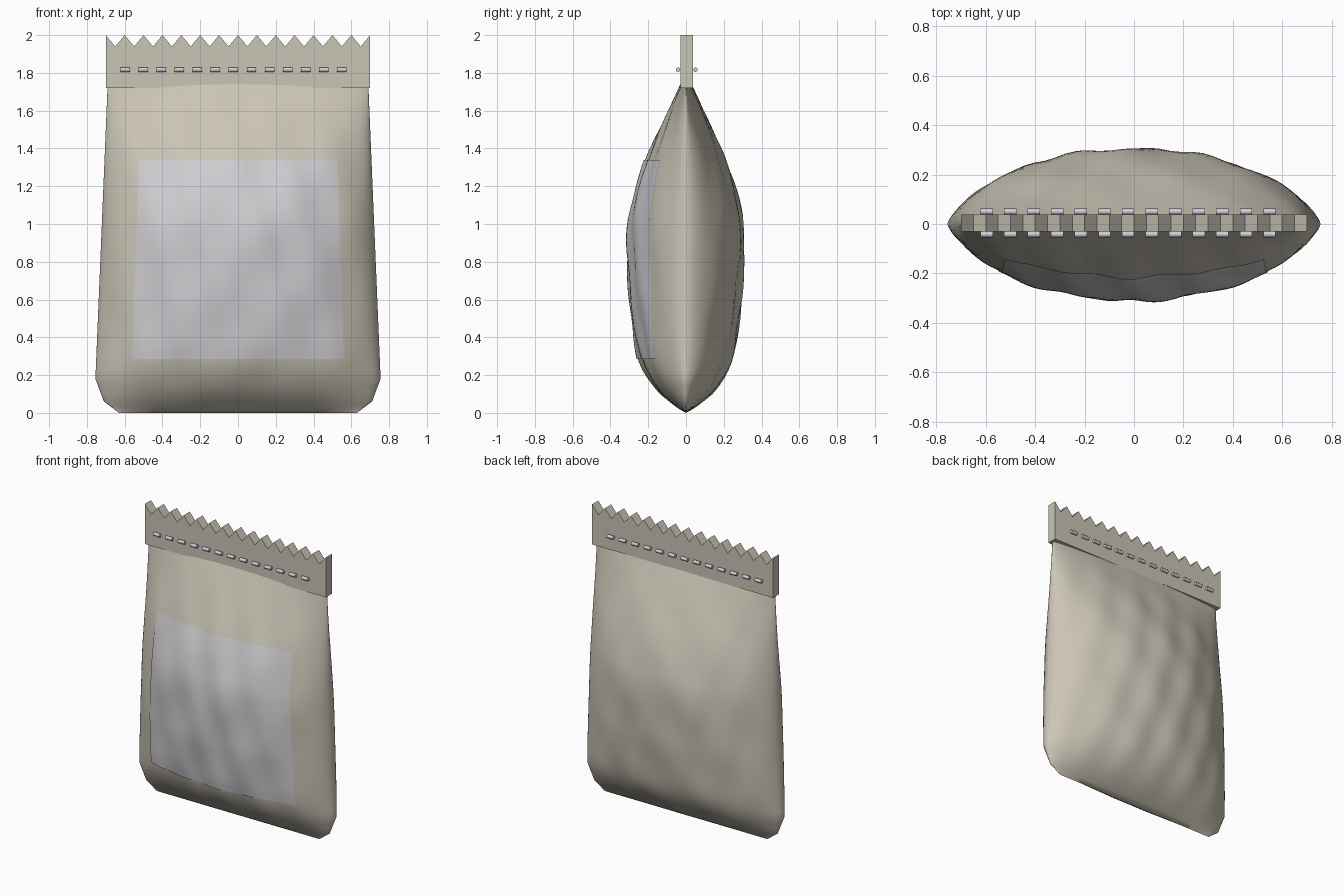
import bpy, bmesh
from math import sin, cos, pi, radians
from mathutils import Vector, Matrix

cube = bpy.data.objects.get("Cube")
if cube:
    bpy.data.objects.remove(cube)


def material(name, rgb, rough=0.6):
    m = bpy.data.materials.new(name)
    m.use_nodes = True
    m.diffuse_color = (*rgb, 1)
    bsdf = m.node_tree.nodes["Principled BSDF"]
    bsdf.inputs["Base Color"].default_value = (*rgb, 1)
    bsdf.inputs["Roughness"].default_value = rough
    return m


foil = material("warm beige foil", (0.60, 0.56, 0.47))
paper = material("pale grey paper", (0.62, 0.62, 0.64))
thread = material("light lilac thread", (0.62, 0.62, 0.70))


def finish(name, bm, mat, smooth=None):
    bmesh.ops.recalc_face_normals(bm, faces=bm.faces[:])
    mesh = bpy.data.meshes.new(name)
    bm.to_mesh(mesh)
    bm.free()
    mesh.materials.append(mat)
    obj = bpy.data.objects.new(name, mesh)
    bpy.context.collection.objects.link(obj)
    if smooth:
        bpy.ops.object.select_all(action='DESELECT')
        obj.select_set(True)
        bpy.context.view_layer.objects.active = obj
        bpy.ops.object.shade_smooth_by_angle(angle=radians(smooth))
    return obj


def lerp_profile(points, z):
    for (z0, a), (z1, b) in zip(points, points[1:]):
        if z <= z1:
            return a + (b - a) * (z - z0) / (z1 - z0)
    return points[-1][1]


# Bag outline: half width and half depth by height
TOP = 1.74
WIDTH = [(0, .63), (.06, .71), (.18, .755), (TOP, .69)]
DEPTH = [(0, 0), (.03, .055), (.1, .145), (.24, .237), (.35, .262), (.6, .295),
         (.9, .307), (1.03, .3), (1.2, .258), (1.34, .21), (1.5, .14), (TOP, .03)]


def half_depth(z):
    h = max(0, min(.05, z, TOP - z))
    return (lerp_profile(DEPTH, z - h) + 2 * lerp_profile(DEPTH, z)
            + lerp_profile(DEPTH, z + h)) / 4


def bag_point(x, z, side, lift=0):
    """Point on the puffed surface, with soft diagonal creases."""
    u = min(1, abs(x) / lerp_profile(WIDTH, z))
    swell = (1 - u * u) ** .58
    crease = .006 * sin(24 * x + 7 * z + side) + .004 * sin(13 * x - 11 * z + 2 * side)
    fade = swell * min(1, z * 4, (TOP - z) * 3)
    return Vector((x, side * (half_depth(z) * swell + crease * fade + lift), z))


def grid_faces(bm, rows):
    for r0, r1 in zip(rows, rows[1:]):
        for i in range(len(r0) - 1):
            bm.faces.new((r0[i], r0[i + 1], r1[i + 1], r1[i]))


# Puffed bag, two mirrored sheets welded along the side edges
bm = bmesh.new()
COLS = 48
heights = [0, .02, .04, .06, .1, .14, .18] + [.18 + (TOP - .18) * k / 36 for k in range(1, 37)]
for side in (-1, 1):
    rows = []
    for z in heights:
        w = lerp_profile(WIDTH, z)
        rows.append([bm.verts.new(bag_point(w * sin(pi * (i / COLS - .5)), z, side))
                     for i in range(COLS + 1)])
    grid_faces(bm, rows)
bmesh.ops.remove_doubles(bm, verts=bm.verts[:], dist=.0005)
finish("bag_body", bm, foil, 80)

# Front label following the bag surface
bm = bmesh.new()
rows = []
for k in range(31):
    z = .285 + 1.055 * k / 30
    w = .56 - .035 * k / 30
    rows.append([bm.verts.new(bag_point(w * (i / 20 - 1), z, -1, .005)) for i in range(41)])
grid_faces(bm, rows)
finish("front_label", bm, paper, 60)

# Top seal strip with a zigzag cut edge
bm = bmesh.new()
SEAL_Y, SEAL_HALF = .004, .034
outline = [(.7, 1.72), (-.7, 1.72)]
outline += [(-.7 + .05 * i, 1.94 if i % 2 else 2.0) for i in range(29)]
face = bm.faces.new([bm.verts.new((x, SEAL_Y - SEAL_HALF, z)) for x, z in outline])
extruded = bmesh.ops.extrude_face_region(bm, geom=[face])["geom"]
bmesh.ops.translate(bm, verts=[v for v in extruded if isinstance(v, bmesh.types.BMVert)],
                    vec=(0, 2 * SEAL_HALF, 0))
finish("top_seal", bm, foil)

# Row of stitches on both faces of the seal
for name, side in (("front_stitches", -1), ("back_stitches", 1)):
    bm = bmesh.new()
    for i in range(13):
        place = Matrix.Translation((-.597 + .0955 * i, SEAL_Y + side * .046, 1.817))
        bmesh.ops.create_cone(bm, cap_ends=True, segments=12, radius1=.012, radius2=.012,
                              depth=.05, matrix=place @ Matrix.Rotation(pi / 2, 4, 'Y'))
    finish(name, bm, thread, 40)
